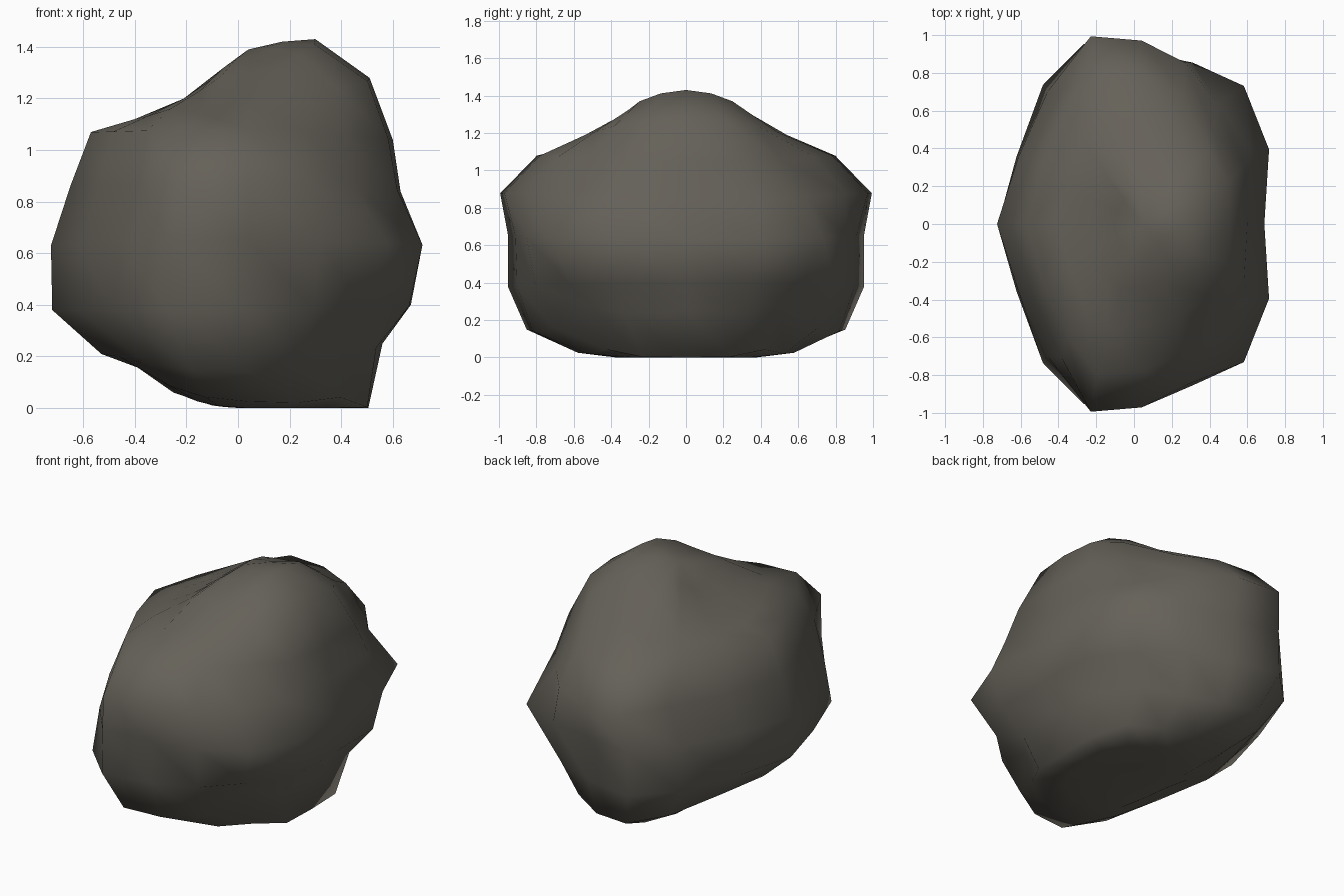
import bpy
import bmesh
from math import acos, atan2, copysign, cos, radians, sin, pi

cube = bpy.data.objects.get("Cube")
if cube:
    bpy.data.objects.remove(cube)

SEGMENTS, RINGS = 16, 12
AXIS_X = 0.04

# Outline of the rock down each side, crown to base: (distance from origin, height)
right_side = [(.04, 1.39), (.17, 1.42), (.30, 1.43), (.51, 1.28), (.60, 1.04), (.63, .84), (.69, .63),
              (.67, .40), (.56, .25), (.505, 0), (.34, 0), (.18, 0), (.04, 0)]
left_side = [(.04, 1.39), (-.10, 1.27), (-.24, 1.18), (-.40, 1.12), (-.57, 1.07), (-.65, .86), (-.725, .63),
             (-.72, .38), (-.53, .21), (-.40, .165), (-.25, .06), (-.10, .01), (.04, 0)]
end_side = [(0, 1.39), (.17, 1.36), (.34, 1.30), (.55, 1.19), (.80, 1.08), (1.0, .88), (.94, .65),
            (.93, .38), (.84, .14), (.59, .025), (.38, 0), (.19, 0), (0, 0)]

# Girth columns from right to left, mirrored front to back: (angle, swell)
girth = [(0, 1), (22, 1.12), (43, 1.14), (65.3, 1), (90, .97), (111.4, 1.11), (131, 1.07),
         (156.3, .956), (180, 1)]

# Hollows above and below the jutting corners, crown to base
right_hollow = [0, 0, 0, .08, .20, .20, 0, .16, .25, .05, 0, 0, 0]
left_hollow = [0, 0, 0, 0, .08, .13, .08, .02, .02, 0, 0, 0, 0]

# Dips and rises by (ring, column)
lift = {(8, 2): .07, (9, 2): .03, (3, 5): -.04, (2, 6): -.02}


def near(column, target):
    """Full effect on the target column, a little on its neighbours."""
    return max(0, 1 - 0.7 * abs(column - target))


def rock_point(co):
    """Move a point of the unit sphere onto the rock."""
    theta = acos(max(-1, min(1, co.z)))
    ring = round(theta / pi * RINGS)
    phi = atan2(co.y, co.x)
    column = round(abs(phi) / (2 * pi) * SEGMENTS)
    angle, swell = girth[column]
    phi = copysign(radians(angle), phi)
    swell = 1 + (swell - 1) * sin(theta)
    swell -= right_hollow[ring] * near(column, 2) + left_hollow[ring] * near(column, 6)
    side_x, side_z = (right_side if column < 4 else left_side)[ring]
    end_y, end_z = end_side[ring]
    blend = sin(phi) ** 2
    return (AXIS_X + (side_x - AXIS_X) * abs(cos(phi)) * swell,
            end_y * sin(phi) * swell,
            side_z * (1 - blend) + end_z * blend + lift.get((ring, column), 0))


# Boulder
bm = bmesh.new()
bmesh.ops.create_uvsphere(bm, u_segments=SEGMENTS, v_segments=RINGS, radius=1)
for v in bm.verts:
    v.co = rock_point(v.co)
for f in bm.faces:
    f.smooth = True
bmesh.ops.recalc_face_normals(bm, faces=bm.faces)
mesh = bpy.data.meshes.new("boulder")
bm.to_mesh(mesh)
bm.free()
boulder = bpy.data.objects.new("boulder", mesh)
bpy.context.collection.objects.link(boulder)

# Stone colour
stone = bpy.data.materials.new("dark grey stone")
stone.use_nodes = True
colour = (0.13, 0.12, 0.10, 1)
stone.diffuse_color = colour
stone.node_tree.nodes["Principled BSDF"].inputs["Base Color"].default_value = colour
mesh.materials.append(stone)
